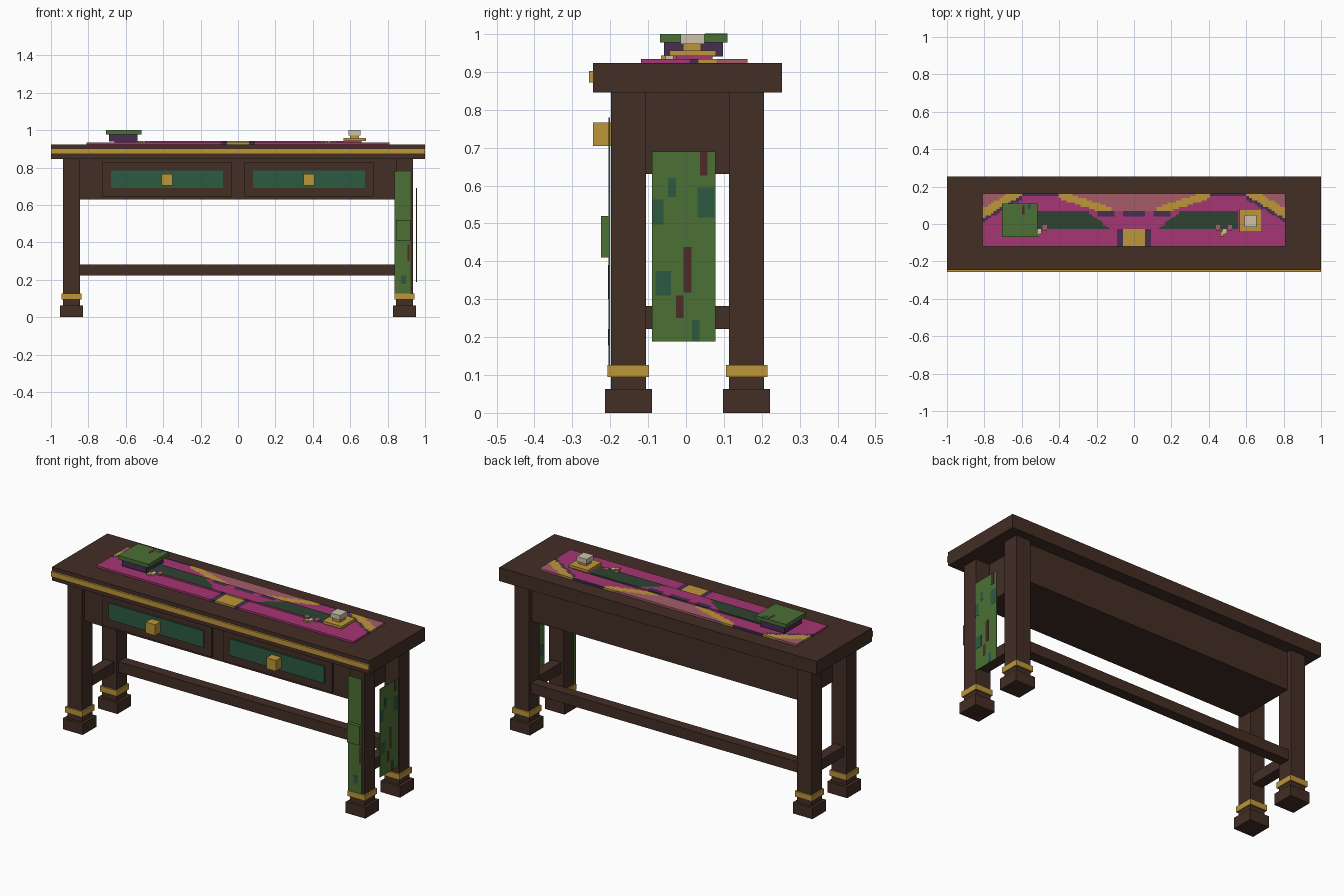
import bpy
import bmesh
from mathutils import Matrix, Vector

default_cube = bpy.data.objects.get("Cube")
if default_cube:
    bpy.data.objects.remove(default_cube, do_unlink=True)


def linear(channel):
    return channel / 12.92 if channel < 0.04 else ((channel + 0.055) / 1.055) ** 2.4


def material(name, code):
    rgb = [linear(byte / 255) for byte in bytes.fromhex(code)]
    mat = bpy.data.materials.new(name)
    mat.use_nodes = True
    mat.diffuse_color = (*rgb, 1)
    shader = next(n for n in mat.node_tree.nodes if n.type == "BSDF_PRINCIPLED")
    shader.inputs["Base Color"].default_value = (*rgb, 1)
    shader.inputs["Roughness"].default_value = 0.8
    return mat


wood = material("dark wood", "432e25")
gold = material("gold", "be963a")
teal = material("deep green", "2c5a40")
leaf = material("leaf green", "4b7035")
magenta = material("magenta", "a63673")
purple = material("dark purple", "452f52")
rose = material("dusty rose", "a55c69")
moss = material("runner green", "2e4433")
cream = material("cream", "cdc3ac")
maroon = material("maroon brown", "4e2b27")


def finish(name, bm, mats):
    bmesh.ops.recalc_face_normals(bm, faces=bm.faces)
    mesh = bpy.data.meshes.new(name)
    bm.to_mesh(mesh)
    bm.free()
    for mat in mats:
        mesh.materials.append(mat)
    obj = bpy.data.objects.new(name, mesh)
    bpy.context.collection.objects.link(obj)
    return obj


def box(name, mat, xs, ys, zs):
    """Box filling the given x, y and z ranges."""
    low, high = (Vector(corner) for corner in zip(xs, ys, zs))
    bm = bmesh.new()
    bmesh.ops.create_cube(bm, size=1)
    bmesh.ops.scale(bm, vec=high - low, verts=bm.verts)
    bmesh.ops.translate(bm, vec=(low + high) / 2, verts=bm.verts)
    return finish(name, bm, [mat])


def around(centre, half):
    return centre - half, centre + half


# Tabletop with front trim, and the drawer case
box("tabletop", wood, (-1, 1), (-.245, .253), (.846, .923))
box("front_trim", gold, (-1, 1), (-.256, -.245), (.872, .902))
box("drawer_case", wood, (-.85, .85), (-.175, .18), (.63, .846))

# Legs with feet and gold bands, and side stretchers
for side, x in (("right", -.89), ("left", .89)):
    for end, y in (("front", -.152), ("back", .16)):
        label = f"{end}_{side}"
        box(label + "_leg", wood, around(x, .046), around(y, .0465), (0, .846))
        box(label + "_foot", wood, around(x, .062), around(y, .062), (0, .063))
        box(label + "_band", gold, around(x, .054), around(y, .055), (.095, .127))
    box(side + "_stretcher", wood, around(x, .03), (-.11, .12), (.222, .282))
box("back_stretcher", wood, (-.85, .85), around(.16, .03), (.222, .282))

# Drawers
for side, x in (("right", -.38), ("left", .38)):
    box(side + "_drawer", wood, around(x, .344), (-.188, -.17), (.645, .83))
    box(side + "_drawer_panel", teal, around(x, .299), (-.196, -.18), (.69, .785))
    box(side + "_drawer_knob", gold, around(x, .03), (-.245, -.19), (.705, .767))


# Woven runner: colour of the cloth at a point
palette = [magenta, gold, purple, rose, moss]


def cloth(x, y):
    x = abs(x)
    inner = y - .08 - .32 * (x - .16)
    outer = y - .155 + .6 * (x - .64)
    if y < -.024:
        if x < .065:
            return gold
        return purple if x < .088 else magenta
    if x > .6 and outer > -.045:
        if outer > .03:
            return rose
        return gold if outer > -.025 else purple
    if .41 < x < .6 and y > .145:
        return purple
    if x < .41 and y > .072:
        if abs(inner) < .021 and x > .12:
            return gold
        return rose if inner > 0 else magenta
    if y > .045 and (x < .055 or .1 < x < .19):
        return purple
    if y < .072 and .13 + 1.3 * (y + .024) < x < .56:
        return moss
    return magenta


def woven(name, xs, ys, zs, cells):
    """Slab of small cells, each coloured by the cloth rule."""
    bm = bmesh.new()
    bmesh.ops.create_grid(bm, x_segments=cells[0], y_segments=cells[1], size=.5)
    size = Vector((xs[1] - xs[0], ys[1] - ys[0], 1))
    bmesh.ops.transform(bm, matrix=Matrix.Diagonal((*size, 1)), verts=bm.verts)
    bmesh.ops.translate(bm, vec=(sum(xs) / 2, sum(ys) / 2, zs[0]), verts=bm.verts)
    grown = bmesh.ops.extrude_face_region(bm, geom=bm.faces[:], use_keep_orig=True)
    top = [v for v in grown["geom"] if isinstance(v, bmesh.types.BMVert)]
    bmesh.ops.translate(bm, vec=(0, 0, zs[1] - zs[0]), verts=top)
    for face in bm.faces:
        spot = face.calc_center_median()
        face.material_index = palette.index(cloth(spot.x, spot.y))
    return finish(name, bm, palette)


woven("runner", (-.81, .81), (-.119, .162), (.923, .934), (108, 24))
woven("runner_ridge", (-.66, .66), (-.026, .07), (.934, .942), (88, 10))

# Small blossoms on the runner
for side in (-1, 1):
    for shift, y, mat in ((-.045, -.02, rose), (.018, -.02, rose), (-.01, -.04, cream), (-.025, -.052, gold)):
        box("blossom", mat, around(side * .495 + shift, .011), around(y, .014), (.934, .943))

# Lidded box on the tabletop
box("box_body", purple, (-.69, -.538), (-.058, .098), (.94, .978))
box("box_lid", leaf, (-.707, -.515), (-.069, .11), (.978, 1))
box("lid_patch", maroon, (-.6, -.585), (.05, .1), (.99, 1.001))
box("lid_patch", teal, (-.57, -.55), (.08, .11), (.99, 1.001))

# Small ornament on the tabletop
box("ornament_base", gold, (.563, .684), (-.044, .079), (.942, .957))
box("ornament_stem", gold, (.6, .648), (-.008, .04), (.957, .974))
box("ornament_top", cream, (.592, .654), (-.015, .049), (.973, 1))

# Hanging cloths at the left end
box("side_cloth", leaf, (.953, .957), (-.09, .078), (.188, .69))
box("front_cloth", leaf, (.836, .922), (-.204, -.2), (.126, .78))
box("front_cloth_pocket", leaf, (.845, .922), (-.224, -.2), (.41, .52))

# Woven patches: centre and half size on the cloth
for y, z, wide, tall, mat in (
    (-.037, .595, .01, .025, teal), (-.074, .53, .014, .033, teal),
    (.053, .555, .022, .04, teal), (-.06, .342, .02, .032, teal),
    (.026, .218, .01, .027, teal), (.047, .658, .01, .031, maroon),
    (.004, .378, .01, .06, maroon), (-.016, .28, .01, .03, maroon),
):
    box("side_cloth_patch", mat, (.952, .958), around(y, wide), around(z, tall))
for x, z, wide, tall, mat in ((.912, .345, .006, .045, maroon), (.885, .2, .014, .022, teal)):
    box("front_cloth_patch", mat, around(x, wide), (-.206, -.2), around(z, tall))
